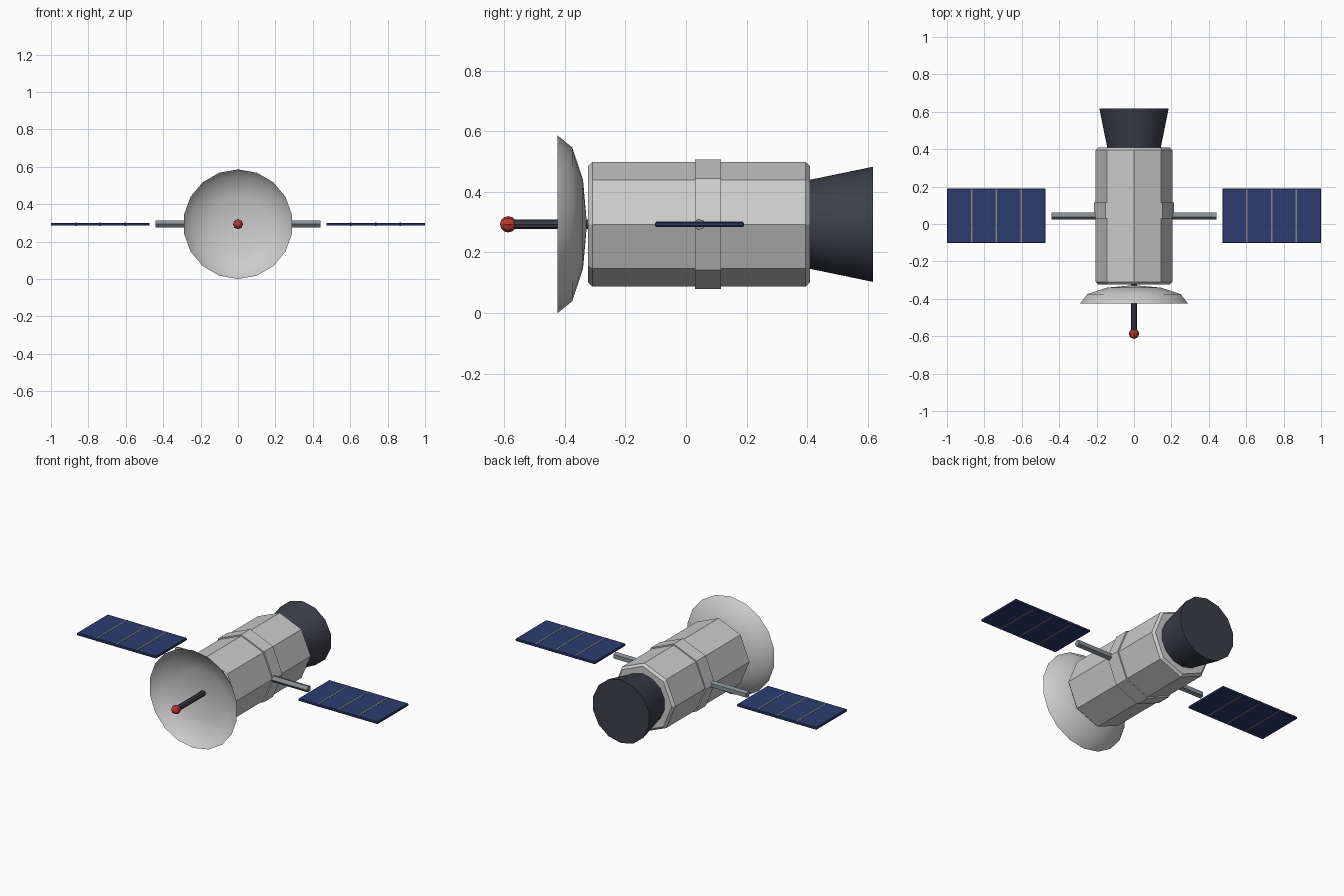
import bpy, bmesh, math

if "Cube" in bpy.data.objects:
    bpy.data.objects.remove(bpy.data.objects["Cube"])

ZC = 0.293          # height of the body axis
ARM_Y = 0.044       # where the solar arms sit along the body


def material(name, rgb):
    m = bpy.data.materials.new(name)
    m.diffuse_color = (*rgb, 1)
    m.use_nodes = True
    m.node_tree.nodes["Principled BSDF"].inputs["Base Color"].default_value = m.diffuse_color
    return m


DARK = material("dark_metal", (0.045, 0.05, 0.065))
STEEL = material("steel", (0.25, 0.28, 0.30))
PALE = material("pale_metal", (0.72, 0.72, 0.70))
BLUE = material("solar_blue", (0.025, 0.045, 0.16))
LINE = material("cell_line", (0.25, 0.24, 0.21))
RED = material("red", (0.5, 0.04, 0.03))


def finish(bm, name, mat, smooth=None, mirror=False):
    bmesh.ops.remove_doubles(bm, verts=bm.verts, dist=1e-5)
    bmesh.ops.recalc_face_normals(bm, faces=bm.faces)
    me = bpy.data.meshes.new(name)
    bm.to_mesh(me)
    bm.free()
    ob = bpy.data.objects.new(name, me)
    bpy.context.collection.objects.link(ob)
    if mat:
        me.materials.append(mat)
    if mirror:
        ob.modifiers.new("Mirror", 'MIRROR')
    if smooth:
        bpy.ops.object.select_all(action='DESELECT')
        ob.select_set(True)
        bpy.context.view_layer.objects.active = ob
        bpy.ops.object.shade_smooth_by_angle(angle=math.radians(smooth))
    return ob


def along_y(r, t, a):
    return (r * math.sin(a), t, ZC + r * math.cos(a))


def along_x(r, t, a):
    return (t, ARM_Y - r * math.cos(a), ZC + r * math.sin(a))


def lathe(name, profile, n, mat=None, place=along_y, caps=True, **kw):
    """Sweep (radius, position) pairs round an axis with n sides."""
    bm = bmesh.new()
    rings = [[bm.verts.new(place(r, t, math.tau * i / n)) for i in range(n)]
             if r > 0 else [bm.verts.new(place(0, t, 0))] for r, t in profile]
    for a, b in zip(rings, rings[1:]):
        for i in range(n):
            j = (i + 1) % n
            quad = [a[i % len(a)], a[j % len(a)], b[j % len(b)], b[i % len(b)]]
            bm.faces.new(list(dict.fromkeys(quad)))
    if caps:
        for ring in (rings[0], rings[-1]):
            if len(ring) > 2:
                bm.faces.new(ring)
    return finish(bm, name, mat, **kw)


def box(name, x0, x1, y0, y1, h, mat, bevel=0):
    bm = bmesh.new()
    bmesh.ops.create_cube(bm, size=1)
    for v in bm.verts:
        v.co = ((x0 + x1) / 2 + v.co.x * (x1 - x0),
                (y0 + y1) / 2 + v.co.y * (y1 - y0), ZC + v.co.z * h)
    if bevel:
        bmesh.ops.bevel(bm, geom=bm.edges[:], offset=bevel, segments=1,
                        affect='EDGES')
    return finish(bm, name, mat, mirror=True)


# octagonal body with chamfered ends, and its pale band
lathe("body", [(0.192, -0.323), (0.206, -0.309), (0.206, 0.395),
               (0.192, 0.409)], 8)
lathe("body_band", [(0.214, 0.030), (0.214, 0.116)], 8, PALE)

# engine nozzle
lathe("engine_nozzle", [(0.145, 0.40), (0.190, 0.617)], 14, DARK, smooth=35)

# open dish: a flattened half sphere
dish = [(0.293 * math.sin(math.radians(d)),
         -0.424 + 0.097 * math.cos(math.radians(d))) for d in (0, 30, 60, 90)]
lathe("dish", dish, 18, caps=False, smooth=40)

# antenna mast and tip
lathe("antenna_mast", [(0.016, -0.315), (0.016, -0.585)], 8, DARK)
tip = [(0.027 * math.sin(math.pi * k / 6), -0.587 - 0.027 * math.cos(math.pi * k / 6))
       for k in range(7)]
tip[0], tip[-1] = (0, -0.614), (0, -0.560)
lathe("antenna_tip", tip, 8, RED)

# solar arms and panels, mirrored to both sides
lathe("solar_arm", [(0.020, 0.15), (0.020, 0.441)], 5, STEEL, place=along_x,
      mirror=True)
X0, X1, Y0, Y1 = 0.472, 1.0, -0.102, 0.191
box("solar_panel", X0, X1, Y0, Y1, 0.015, BLUE, bevel=0.003)
for k in (1, 2, 3):
    x = X0 + (X1 - X0) * k / 4
    box(f"cell_divider_{k}", x - 0.004, x + 0.004, Y0 + 0.003, Y1 - 0.003, 0.018, LINE)
